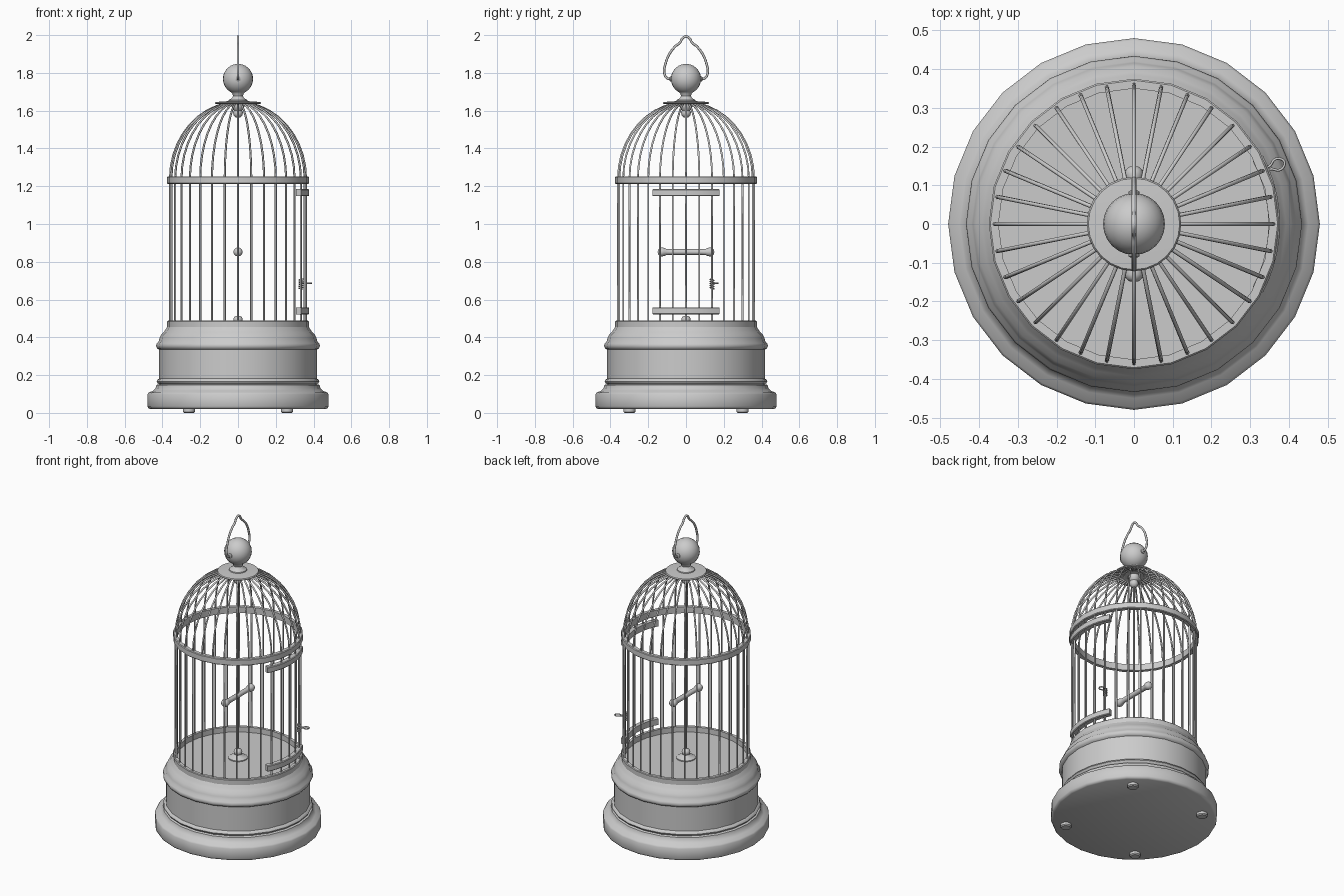
import bpy, bmesh
from math import sin, cos, pi, radians
from mathutils import Matrix, Vector

if "Cube" in bpy.data.objects:
    bpy.data.objects.remove(bpy.data.objects["Cube"])


def finish(bm, name, angle=40):
    bmesh.ops.remove_doubles(bm, verts=bm.verts, dist=1e-5)
    bmesh.ops.recalc_face_normals(bm, faces=bm.faces)
    me = bpy.data.meshes.new(name)
    bm.to_mesh(me)
    bm.free()
    ob = bpy.data.objects.new(name, me)
    bpy.context.collection.objects.link(ob)
    bpy.ops.object.select_all(action='DESELECT')
    ob.select_set(True)
    bpy.context.view_layer.objects.active = ob
    bpy.ops.object.shade_smooth_by_angle(angle=radians(angle))
    return ob


def lathe(name, profile, n=24, a0=0.0, a1=2 * pi, closed=False, matrix=None):
    """Revolve (radius, z) points about z; partial sweeps get end caps."""
    bm = bmesh.new()
    full = a1 - a0 > 6.28
    rings = []
    for i in range(n if full else n + 1):
        a = a0 + (a1 - a0) * i / n
        rings.append([bm.verts.new((r * cos(a), r * sin(a), z)) for r, z in profile])
    m = len(profile)
    for i in range(n):
        p, q = rings[i], rings[(i + 1) % len(rings)]
        for j in range(m if closed else m - 1):
            k = (j + 1) % m
            bm.faces.new((p[j], q[j], q[k], p[k]))
    if not full:
        bm.faces.new(rings[0])
        bm.faces.new(rings[-1])
    bmesh.ops.remove_doubles(bm, verts=bm.verts, dist=1e-5)
    if matrix:
        bm.transform(matrix)
    return finish(bm, name)


def wire(name, paths, radius, kind='POLY', cyclic=False, res=1):
    cu = bpy.data.curves.new(name, 'CURVE')
    cu.dimensions = '3D'
    cu.bevel_depth = radius
    cu.bevel_resolution = res
    cu.use_fill_caps = True
    cu.resolution_u = 6
    for pts in paths:
        s = cu.splines.new(kind)
        if kind == 'BEZIER':
            s.bezier_points.add(len(pts) - 1)
            for b, p in zip(s.bezier_points, pts):
                b.co = p
                b.handle_left_type = b.handle_right_type = 'AUTO'
        else:
            s.points.add(len(pts) - 1)
            for b, p in zip(s.points, pts):
                b.co = (*p, 1)
        s.use_cyclic_u = cyclic
        s.use_smooth = True
    ob = bpy.data.objects.new(name, cu)
    bpy.context.collection.objects.link(ob)
    return ob


def band(r0, r1, z0, z1, b=0.004):
    """Rectangular ring section with softened outer corners."""
    return [(r0, z0), (r1 - b, z0), (r1, z0 + b), (r1, z1 - b), (r1 - b, z1), (r0, z1)]


# Moulded base
lathe('base', [(0, .02), (.465, .02), (.475, .025), (.48, .035), (.48, .098), (.474, .107),
               (.45, .117), (.436, .132), (.432, .148), (.418, .152), (.426, .157), (.431, .167),
               (.426, .177), (.417, .182), (.417, .335), (.428, .341), (.434, .355), (.43, .368),
               (.42, .378), (.416, .395), (.408, .413), (.393, .428), (.385, .44), (.375, .455),
               (0, .455)])

# Feet
for i, (sx, sy) in enumerate([(-1, -1), (1, -1), (1, 1), (-1, 1)]):
    lathe(f'foot_{i}', [(0, 0), (.026, 0), (.032, .006), (.032, .025), (0, .025)], n=12,
          matrix=Matrix.Translation((.26 * sx, .30 * sy, 0)))

# Lower and upper hoops
lathe('lower_hoop', band(.353, .375, .45, .488), closed=True)
lathe('upper_hoop', band(.350, .375, 1.212, 1.252), closed=True)

# Cage bars running up into the dome
R, N = .36, 32
bars = []
for i in range(N):
    a = 2 * pi * i / N
    prof = [(R, .456), (R, 1.24)]
    prof += [(R * cos(t), 1.24 + .405 * sin(t)) for t in (radians(d) for d in range(9, 82, 9))]
    bars.append([(r * cos(a), r * sin(a), z) for r, z in prof])
wire('cage_bars', bars, .0055)

# Dome cap disc and turned finial
lathe('cap_disc', [(0, 1.636), (.118, 1.636), (.122, 1.640), (.118, 1.646), (.06, 1.650), (0, 1.651)])
lathe('finial_neck', [(0, 1.648), (.052, 1.648), (.05, 1.656), (.034, 1.665), (.026, 1.678),
                      (.03, 1.69), (.038, 1.70), (0, 1.71)])
lathe('finial_ball', [(.08 * sin(pi * k / 12), 1.768 - .08 * cos(pi * k / 12)) for k in range(13)])
lathe('finial_drop', [(0, 1.562), (.014, 1.565), (.024, 1.577), (.026, 1.59), (.022, 1.602),
                      (.032, 1.615), (.034, 1.625), (.034, 1.638), (0, 1.638)], n=16)

# Hanging loop, pear shaped
half = [(.07, 1.768), (.1, 1.772), (.115, 1.80), (.108, 1.85), (.088, 1.90),
        (.055, 1.942), (.032, 1.96), (.018, 1.983)]
loop = [(0, -y, z) for y, z in half] + [(0, 0, 1.993)] + [(0, y, z) for y, z in reversed(half)]
wire('hanging_loop', [loop], .0065, 'BEZIER', res=2)
for s in (-1, 1):
    lathe('loop_collar', [(0, .07), (.014, .07), (.014, .083), (.009, .087), (0, .087)], n=12,
          matrix=Matrix.Translation((0, 0, 1.768)) @ Matrix.Rotation(-s * pi / 2, 4, 'X'))

# Perch, its hanging wire and floor stand
end = [(0, -.15), (.012, -.148), (.021, -.14), (.024, -.13), (.022, -.117), (.017, -.105), (.015, -.085)]
lathe('perch', end + [(r, -z) for r, z in reversed(end)], n=16,
      matrix=Matrix.Translation((0, 0, .852)) @ Matrix.Rotation(pi / 2, 4, 'X'))
wire('perch_wire', [[(0, 0, .50), (0, 0, 1.57)]], .005)
lathe('perch_stand', [(0, .454), (.056, .454), (.056, .461), (.045, .467), (.026, .473), (.02, .48),
                      (.024, .488), (.025, .497), (.019, .508), (.008, .514), (0, .515)], n=16)

# Door rails wrapped around the right-hand bars
ang = radians(28)
for nm, z in (('door_rail_bottom', .521), ('door_rail_top', 1.147)):
    lathe(nm, band(.347, .377, z, z + .038), n=10, a0=-ang, a1=ang, closed=True)

# Door latch: wire coil around a bar with a finger loop
a = radians(22.5)
rad, tan = Vector((cos(a), sin(a), 0)), Vector((-sin(a), cos(a), 0))
c = rad * R
coil = [c + (rad * cos(t) + tan * sin(t)) * .011 + Vector((0, 0, .655 + .055 * k / 50))
        for k in range(51) for t in [2 * pi * 5 * k / 50]]
wire('latch_coil', [coil], .003)
eye = [rad * u + tan * v + Vector((0, 0, .686))
       for u, v in [(.368, 0), (.383, .005), (.400, .015), (.416, .009), (.420, 0),
                    (.416, -.009), (.400, -.015), (.383, -.005)]]
wire('latch_loop', [eye], .0035, 'BEZIER', cyclic=True)
